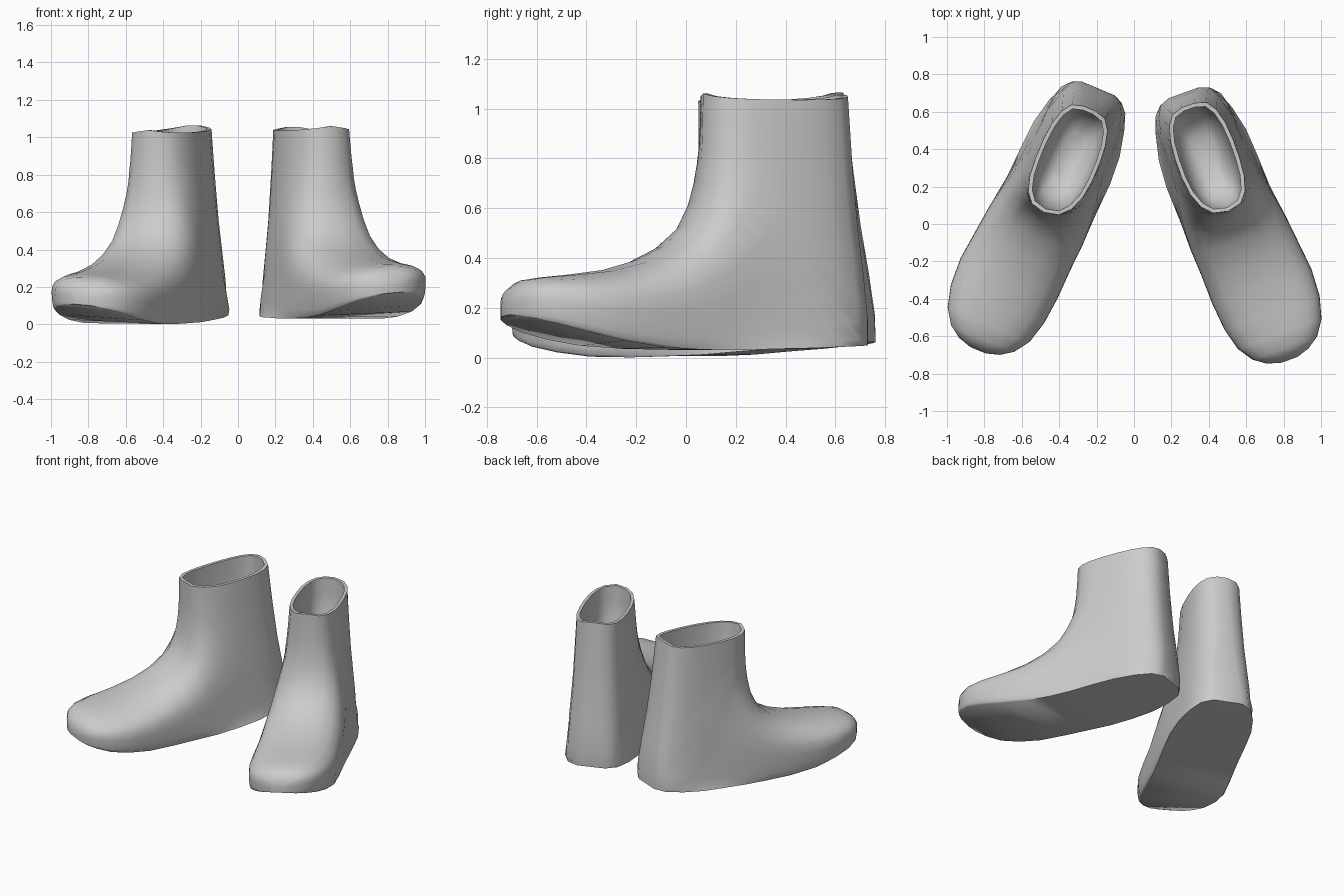
import bpy, bmesh, math
from mathutils import Vector

if "Cube" in bpy.data.objects:
    bpy.data.objects.remove(bpy.data.objects["Cube"])

# Fan of sections from toe to cuff, along the boot's own length (0 = heel):
# (top u, top z, bottom u, bottom z, half width, sole half width)
SECTIONS = [
    (1.568, .225, 1.566, .165, .05, .05),
    (1.545, .275, 1.545, .155, .12, .112),
    (1.50, .306, 1.50, .14, .184, .170),
    (1.42, .318, 1.42, .115, .238, .220),
    (1.30, .330, 1.30, .085, .270, .248),
    (1.15, .350, 1.15, .056, .281, .260),
    (1.00, .392, .97, .038, .274, .256),
    (.88, .45, .80, .032, .270, .255),
    (.79, .53, .64, .030, .258, .258),
    (.745, .63, .48, .035, .242, .258),
    (.726, .72, .33, .038, .228, .248),
    (.718, .80, .19, .043, .215, .216),
    (.714, .86, .085, .047, .209, .168),
    (.713, .90, .037, .050, .205, .095),
    (.712, .93, .033, .14, .200, .085),
    (.711, .96, .046, .32, .190, .065),
    (.711, .985, .066, .50, .182, .05),
    (.71, 1.01, .086, .75, .174, .04),
    (.71, 1.035, .096, .92, .168, .035),
    (.71, 1.06, .104, 1.055, .164, .035),
]
N = 9


def section_ring(i):
    """Points of one section: top, down the outer side, up the inner side."""
    ut, zt, ub, zb, w, ws = SECTIONS[i]
    p = 2.2 + .4 * i / len(SECTIONS)
    half = []
    for k in range(N + 1):
        v = .5 - .5 * math.cos(math.pi * k / N)
        f = max(0, 1 - abs(2 * v - 1) ** p) ** (1 / p)
        width = w * f if v < .5 else ws + (w - ws) * f
        u, z = ut + (ub - ut) * v, zt + (zb - zt) * v
        if i == len(SECTIONS) - 1:
            z -= .022 * f          # cuff dips at the sides
        half.append((width, u, z))
    signed = half + [(-n, u, z) for n, u, z in reversed(half[1:])]
    pts = []
    for n, u, z in signed:
        t = min(1, max(0, (u - .45) / .85))
        n += .048 * t * t * (3 - 2 * t)              # outward swing of the forefoot
        z += .08 * n * min(1, max(0, (u - .9) / .5))  # outer toe slightly raised
        pts.append((n, u, z))
    return pts


def make_boot(name, side, heel, yaw, lift, pitch):
    toe_dir = Vector((side * math.sin(yaw), -math.cos(yaw), 0))
    out_dir = Vector((side * math.cos(yaw), math.sin(yaw), 0))
    profile = [section_ring(i) for i in range(len(SECTIONS))]
    # rim and rounded inside of the shaft: (scale, drop)
    cuff = profile[-1]
    for scale, drop in ((.90, .0), (.90, .12), (.87, .27), (.72, .39), (.4, .45)):
        profile.append([(n * (scale - .03), .407 + (u - .407) * (scale + .03), z - drop)
                        for n, u, z in cuff])
    bm = bmesh.new()
    rings = []
    for pts in profile:
        ring = []
        for n, u, z in pts:
            p = Vector((*heel, 0)) + toe_dir * (u + pitch * (z - .2)) + out_dir * n
            p.z = z + lift - pitch * u
            ring.append(bm.verts.new(p))
        rings.append(ring)
    count = len(rings[0])
    for a, b in zip(rings, rings[1:]):
        for k in range(count):
            j = (k + 1) % count
            bm.faces.new((a[k], a[j], b[j], b[k]))
    bm.faces.new(rings[0])    # toe tip
    bm.faces.new(rings[-1])   # inside bottom
    bmesh.ops.recalc_face_normals(bm, faces=bm.faces)
    mesh = bpy.data.meshes.new(name)
    bm.to_mesh(mesh)
    bm.free()
    ob = bpy.data.objects.new(name, mesh)
    bpy.context.collection.objects.link(ob)
    bpy.ops.object.select_all(action='DESELECT')
    ob.select_set(True)
    bpy.context.view_layer.objects.active = ob
    bpy.ops.object.shade_smooth_by_angle(angle=math.radians(50))


make_boot("right_boot", 1, (.255, .733), math.radians(19.7), 0, 0)
make_boot("left_boot", -1, (-.18, .752), math.radians(22.9), .014, .05)
